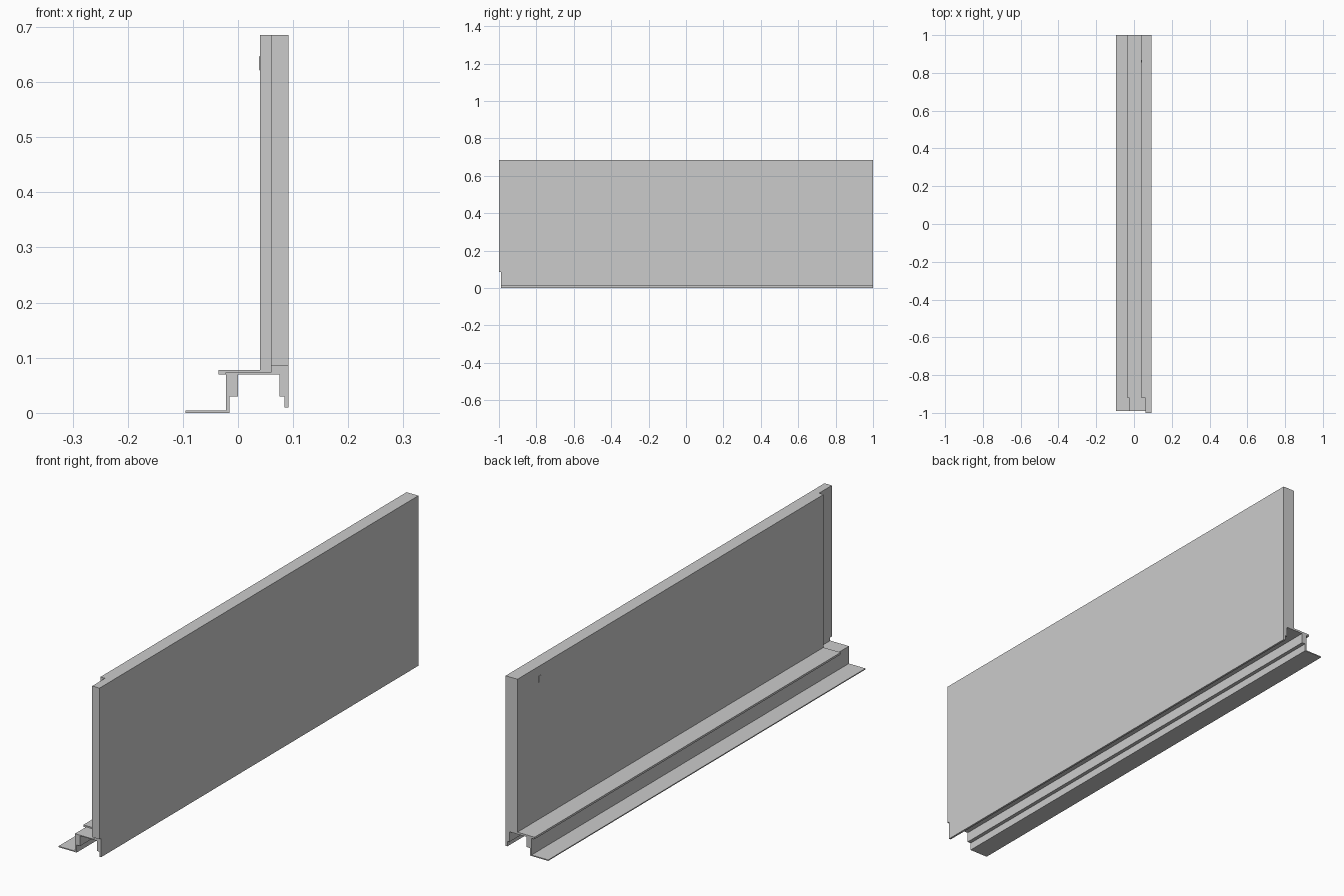
import bpy, bmesh

if "Cube" in bpy.data.objects:
    bpy.data.objects.remove(bpy.data.objects["Cube"])


def extrude_profile(name, points, y0, y1):
    """Extrude a closed XZ outline along Y."""
    bm = bmesh.new()
    face = bm.faces.new([bm.verts.new((x, y0, z)) for x, z in points])
    geom = bmesh.ops.extrude_face_region(bm, geom=[face])["geom"]
    verts = [g for g in geom if isinstance(g, bmesh.types.BMVert)]
    bmesh.ops.translate(bm, verts=verts, vec=(0, y1 - y0, 0))
    bmesh.ops.recalc_face_normals(bm, faces=bm.faces)
    mesh = bpy.data.meshes.new(name)
    bm.to_mesh(mesh)
    bm.free()
    obj = bpy.data.objects.new(name, mesh)
    bpy.context.collection.objects.link(obj)
    return obj


def section(back, lip, shelf_top):
    """Cross-section: foot, riser, hollow under-channel, skin, panel, shelf."""
    return [(-.095, 0), (-.015, 0), (-.015, .03), (0, .03), (0, .07),
            (.075, .07), (.075, .03), (.084, .03), (.084, .01), (.092, .01),
            (.092, .685), (back, .685), (back, shelf_top), (lip, shelf_top),
            (lip, .07), (-.022, .07), (-.022, .004), (-.095, .004)]


# Main wall panel with shelf and foot
extrude_profile("wall_panel", section(.04, -.035, .078), -.92, 1.0)

# Thinner stepped end that slips under the neighbouring panel
extrude_profile("overlap_end", section(.06, -.0225, .073), -.99, -.92)

# End plate, stopping above the under-channel
extrude_profile("end_plate", [(.06, .085), (.092, .085), (.092, .685), (.06, .685)],
                -1.0, -.99)

# Small catch on the inner face
extrude_profile("catch", [(.041, .62), (.038, .622), (.038, .646), (.041, .648)],
                .855, .867)
